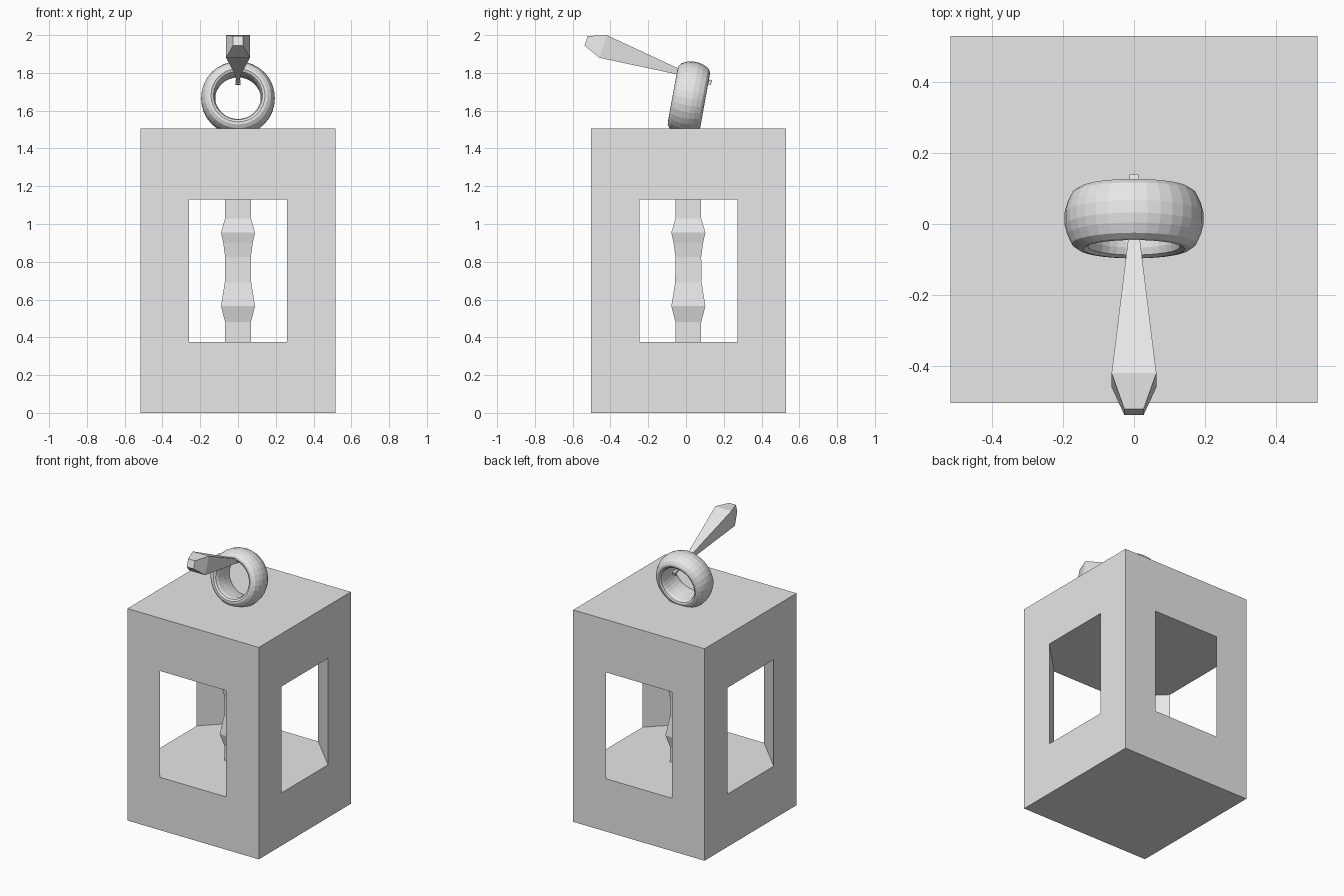
import bpy, bmesh, math
from mathutils import Matrix, Vector

cube = bpy.data.objects.get("Cube")
if cube:
    bpy.data.objects.remove(cube, do_unlink=True)

GREY = (0.8, 0.8, 0.8, 1.0)
mat = bpy.data.materials.new("plain_grey")
mat.use_nodes = True
mat.diffuse_color = GREY
mat.node_tree.nodes["Principled BSDF"].inputs["Base Color"].default_value = GREY


def make_object(name, bm):
    bmesh.ops.recalc_face_normals(bm, faces=bm.faces)
    mesh = bpy.data.meshes.new(name)
    bm.to_mesh(mesh)
    bm.free()
    mesh.materials.append(mat)
    obj = bpy.data.objects.new(name, mesh)
    bpy.context.collection.objects.link(obj)
    return obj


def prism(name, outline, z0, z1):
    """Upright prism over a flat outline."""
    bm = bmesh.new()
    face = bm.faces.new([bm.verts.new((x, y, z0)) for x, y in outline])
    top = bmesh.ops.extrude_face_region(bm, geom=[face])["geom"]
    verts = [v for v in top if isinstance(v, bmesh.types.BMVert)]
    bmesh.ops.translate(bm, verts=verts, vec=(0, 0, z1 - z0))
    return make_object(name, bm)


def square_stack(name, sections):
    """Square-section bar along z from (height, half width) pairs."""
    bm = bmesh.new()
    rings = [[bm.verts.new((sx * w, sy * w, z))
              for sx, sy in ((-1, -1), (1, -1), (1, 1), (-1, 1))]
             for z, w in sections]
    for a, b in zip(rings, rings[1:]):
        for i in range(4):
            j = (i + 1) % 4
            bm.faces.new((a[i], a[j], b[j], b[i]))
    bm.faces.new(rings[0])
    bm.faces.new(rings[-1])
    return make_object(name, bm)


# Lantern body: block with a cross-shaped opening, leaving triangular corner posts
CY, HALF, WIN, OUT = 0.0125, 0.516, 0.26, 0.7
block = [(-HALF, CY - HALF), (HALF, CY - HALF), (HALF, CY + HALF), (-HALF, CY + HALF)]
body = prism("lantern_body", block, 0, 1.505)
opening = []
for k in range(4):
    turn = Matrix.Rotation(k * math.pi / 2, 2)
    for p in ((-WIN, -HALF), (-WIN, -OUT), (WIN, -OUT), (WIN, -HALF)):
        q = turn @ Vector(p)
        opening.append((q.x, q.y + CY))
cutter = prism("opening_cutter", opening, 0.375, 1.13)
cutter.hide_render = True
cut = body.modifiers.new("opening", "BOOLEAN")
cut.operation = "DIFFERENCE"
cut.solver = "EXACT"
cut.object = cutter
bpy.context.view_layer.objects.active = body
bpy.ops.object.modifier_apply(modifier=cut.name)
bpy.data.objects.remove(cutter, do_unlink=True)

# Square central column with two flared collars
column = square_stack("central_column", [
    (0.37, 0.068), (0.48, 0.068), (0.565, 0.09), (0.69, 0.07), (0.825, 0.068),
    (0.9, 0.078), (0.955, 0.09), (1.03, 0.068), (1.135, 0.068)])
column.location.y = CY

# Hanging ring: lathed barrel profile (radius, offset along the axis)
half_profile = [(0.120, 0.0), (0.123, 0.06), (0.130, 0.08), (0.143, 0.087), (0.157, 0.085),
                (0.175, 0.072), (0.188, 0.045), (0.195, 0.018)]
profile = half_profile + [(r, -a) for r, a in reversed(half_profile[1:])]
SEG = 32
bm = bmesh.new()
loops = []
for s in range(SEG):
    t = 2 * math.pi * s / SEG
    loops.append([bm.verts.new((r * math.cos(t), a, r * math.sin(t))) for r, a in profile])
for s in range(SEG):
    a, b = loops[s], loops[(s + 1) % SEG]
    for i in range(len(profile)):
        j = (i + 1) % len(profile)
        bm.faces.new((a[i], a[j], b[j], b[i]))
ring = make_object("hanging_ring", bm)
ring.location = (0, 0.015, 1.666)
ring.rotation_euler.x = -0.18

# Tapered square handle through the top of the ring, with a small end knob
handle = square_stack("handle", [
    (-0.19, 0.013), (-0.175, 0.013), (-0.174, 0.008), (-0.15, 0.008), (0.0, 0.016),
    (0.415, 0.063), (0.51, 0.027)])
handle.location = (0, -0.045, 1.808)
handle.rotation_euler.x = math.radians(90 - 18.5)
